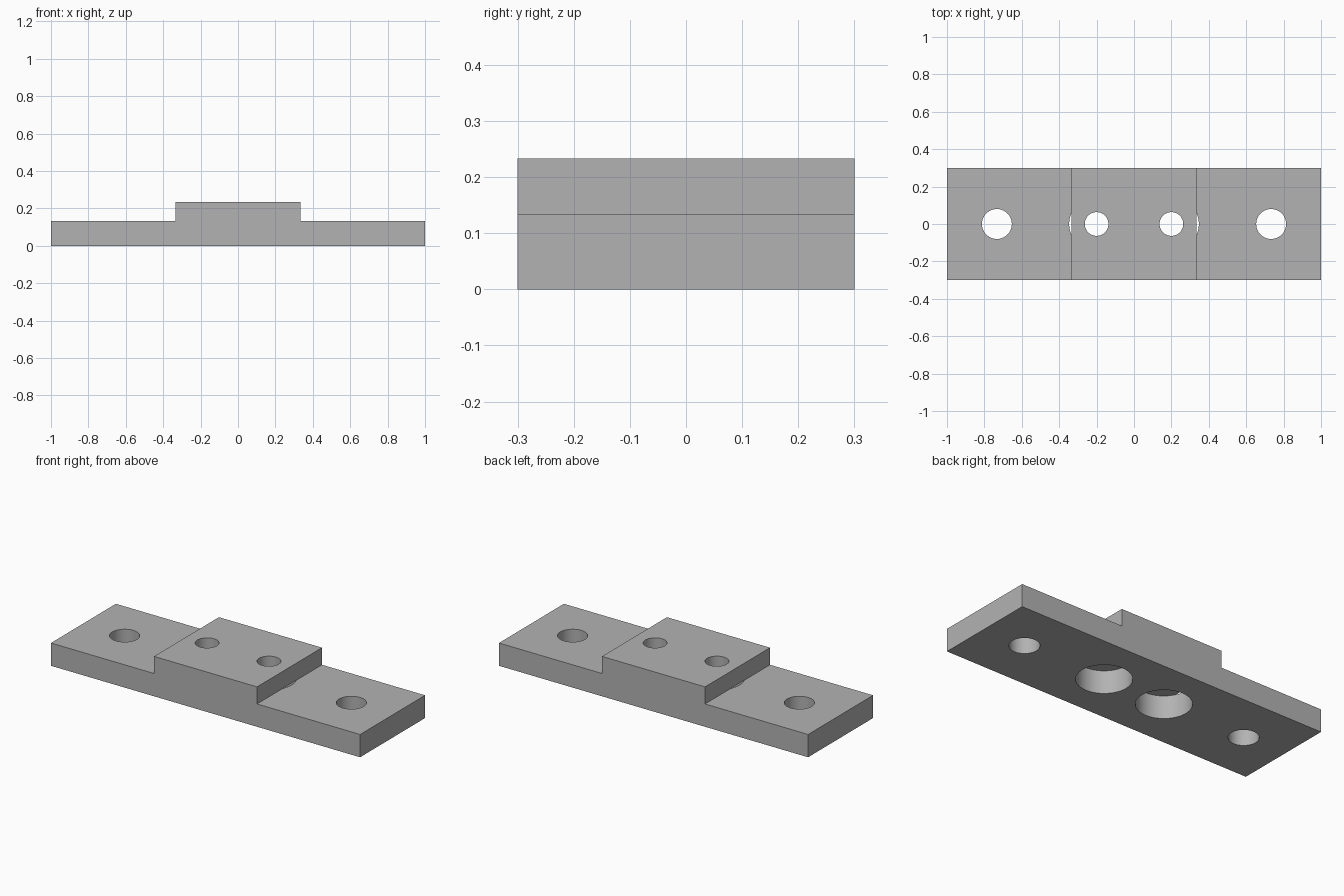
import bpy
import bmesh
import math

if "Cube" in bpy.data.objects:
    bpy.data.objects.remove(bpy.data.objects["Cube"], do_unlink=True)

HALF_LENGTH, HALF_WIDTH = 1.0, 0.3
STEP_X, PLATE_Z, TOP_Z = 0.3333, 0.1333, 0.2333

grey = bpy.data.materials.new("plain grey")
grey.use_nodes = True
colour = (0.45, 0.45, 0.45, 1)
grey.diffuse_color = colour
grey.node_tree.nodes["Principled BSDF"].inputs["Base Color"].default_value = colour

# Stepped plate: front profile extruded along y
right_half = [(HALF_LENGTH, 0), (HALF_LENGTH, PLATE_Z), (STEP_X, PLATE_Z), (STEP_X, TOP_Z)]
profile = right_half + [(-x, z) for x, z in reversed(right_half)]
bm = bmesh.new()
face = bm.faces.new([bm.verts.new((x, -HALF_WIDTH, z)) for x, z in profile])
swept = bmesh.ops.extrude_face_region(bm, geom=[face])["geom"]
bmesh.ops.translate(bm, vec=(0, 2 * HALF_WIDTH, 0),
                    verts=[v for v in swept if isinstance(v, bmesh.types.BMVert)])
bmesh.ops.recalc_face_normals(bm, faces=bm.faces)
mesh = bpy.data.meshes.new("stepped_plate")
bm.to_mesh(mesh)
bm.free()
plate = bpy.data.objects.new("stepped_plate", mesh)
bpy.context.collection.objects.link(plate)
mesh.materials.append(grey)


def drill(x, radius, top):
    """Cut a round hole upward from below the plate to the given height."""
    bottom = -0.1
    bpy.ops.mesh.primitive_cylinder_add(vertices=64, radius=radius, depth=top - bottom,
                                        location=(x, 0, (top + bottom) / 2))
    cutter = bpy.context.object
    cutter.name = "hole_cutter"
    cutter.hide_render = True
    cutter.data.materials.append(grey)
    cut = plate.modifiers.new("hole", 'BOOLEAN')
    cut.operation, cut.solver, cut.object = 'DIFFERENCE', 'EXACT', cutter
    bpy.context.view_layer.objects.active = plate
    bpy.ops.object.modifier_apply(modifier=cut.name)
    bpy.data.objects.remove(cutter, do_unlink=True)


# End holes, middle holes, and wide counterbores that just break the plate top
for side in (-1, 1):
    drill(side * 0.7333, 0.08, 0.4)
    drill(side * 0.2, 0.0633, 0.4)
    drill(side * 0.2, 0.1467, PLATE_Z + 0.0003)

# Smooth bores with crisp rims
bpy.ops.object.select_all(action='DESELECT')
plate.select_set(True)
bpy.context.view_layer.objects.active = plate
bpy.ops.object.shade_smooth_by_angle(angle=math.radians(30))
